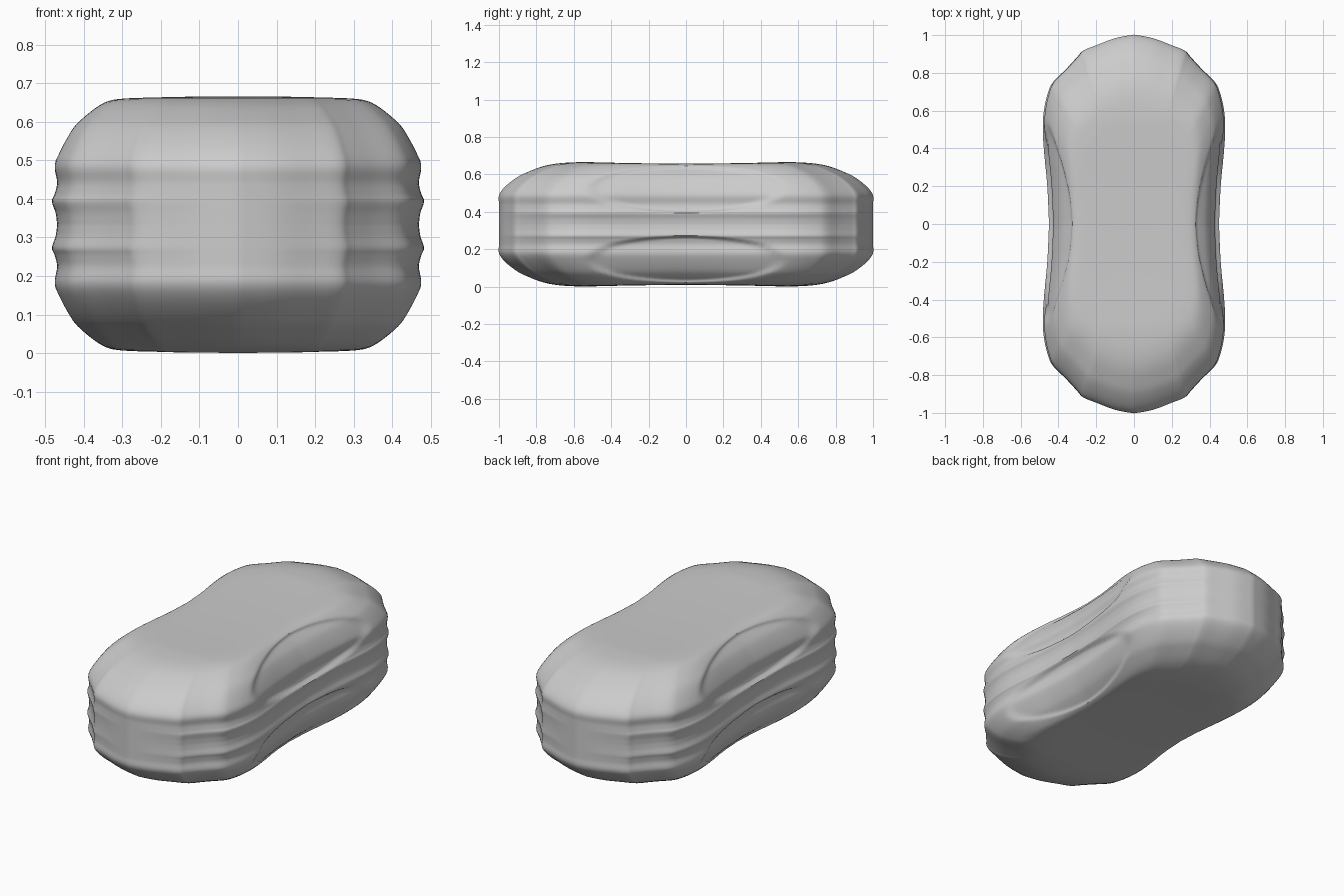
import bpy
from mathutils import Vector

if "Cube" in bpy.data.objects:
    bpy.data.objects.remove(bpy.data.objects["Cube"])

MID = 0.3335  # half height of the body


def smooth_path(pts, n):
    """Catmull-Rom interpolation through the points, n steps per span."""
    p = [Vector(q) for q in pts]
    out = []
    for i in range(len(p) - 1):
        a, b, c, d = p[max(i - 1, 0)], p[i], p[i + 1], p[min(i + 2, len(p) - 1)]
        for k in range(n):
            t = k / n
            out.append(0.5 * (2 * b + (c - a) * t + (2 * a - 5 * b + 4 * c - d) * t * t
                              + (3 * b - a - 3 * c + d) * t ** 3))
    return out + [p[-1]]


# Quarter of the waisted plan outline, mirrored to a full loop
quarter = smooth_path([(0, 1), (.1, .982), (.2, .945), (.27, .917), (.30, .885), (.36, .82),
                       (.43, .75), (.457, .69), (.477, .6), (.483, .5), (.475, .37),
                       (.459, .2), (.45, 0)], 4)
half = quarter + [Vector((p.x, -p.y)) for p in reversed(quarter[:-1])]
loop = half + [Vector((-p.x, p.y)) for p in reversed(half[1:-1])]

# Vertical profile: distance from mid height, width scale, length scale
upper = smooth_path([(0, .972, 1), (.03, .98, 1), (.06, 1, 1), (.08, .985, 1), (.11, .972, 1),
                     (.155, .985, 1), (.2, .948, .968), (.25, .888, .905), (.28, .83, .845),
                     (.31, .755, .765), (.326, .695, .68), (.332, .62, .58),
                     (.3335, .5, .48), (.3335, .25, .24), (.3335, .02, .02)], 4)
levels = [Vector((-u.x, u.y, u.z)) for u in reversed(upper[1:])] + upper


def body_point(p, lev):
    d, sx, sy = lev
    x, y = p.x * sx, p.y * sy
    # shallow dip across the top and bottom
    dip = max(0, 1 - (y / .55) ** 2) * .009 * min(1, max(0, (abs(d) - .2) / .12))
    # scooped recess on each flank, above and below the centre ridges
    q = (y / .53) ** 2 + ((abs(d) - .19) / .13) ** 2
    if abs(x) > .25:
        scoop = .016 * min(1, max(0, 1 - q) * 5)
        x -= scoop if x > 0 else -scoop
    return (x, y, MID + d - (dip if d > 0 else -dip))


verts = [body_point(p, lev) for lev in levels for p in loop]
n, m = len(loop), len(levels)
faces = [(r * n + i, r * n + (i + 1) % n, (r + 1) * n + (i + 1) % n, (r + 1) * n + i)
         for r in range(m - 1) for i in range(n)]
faces = [tuple(reversed(f)) for f in faces]  # outline runs clockwise
faces += [tuple(range(n)), tuple(reversed(range((m - 1) * n, m * n)))]

# Rounded body
mesh = bpy.data.meshes.new("body")
mesh.from_pydata(verts, [], faces)
mesh.update()
body = bpy.data.objects.new("body", mesh)
bpy.context.collection.objects.link(body)
bpy.context.view_layer.objects.active = body
body.select_set(True)
bpy.ops.object.shade_smooth_by_angle(angle=0.7)
